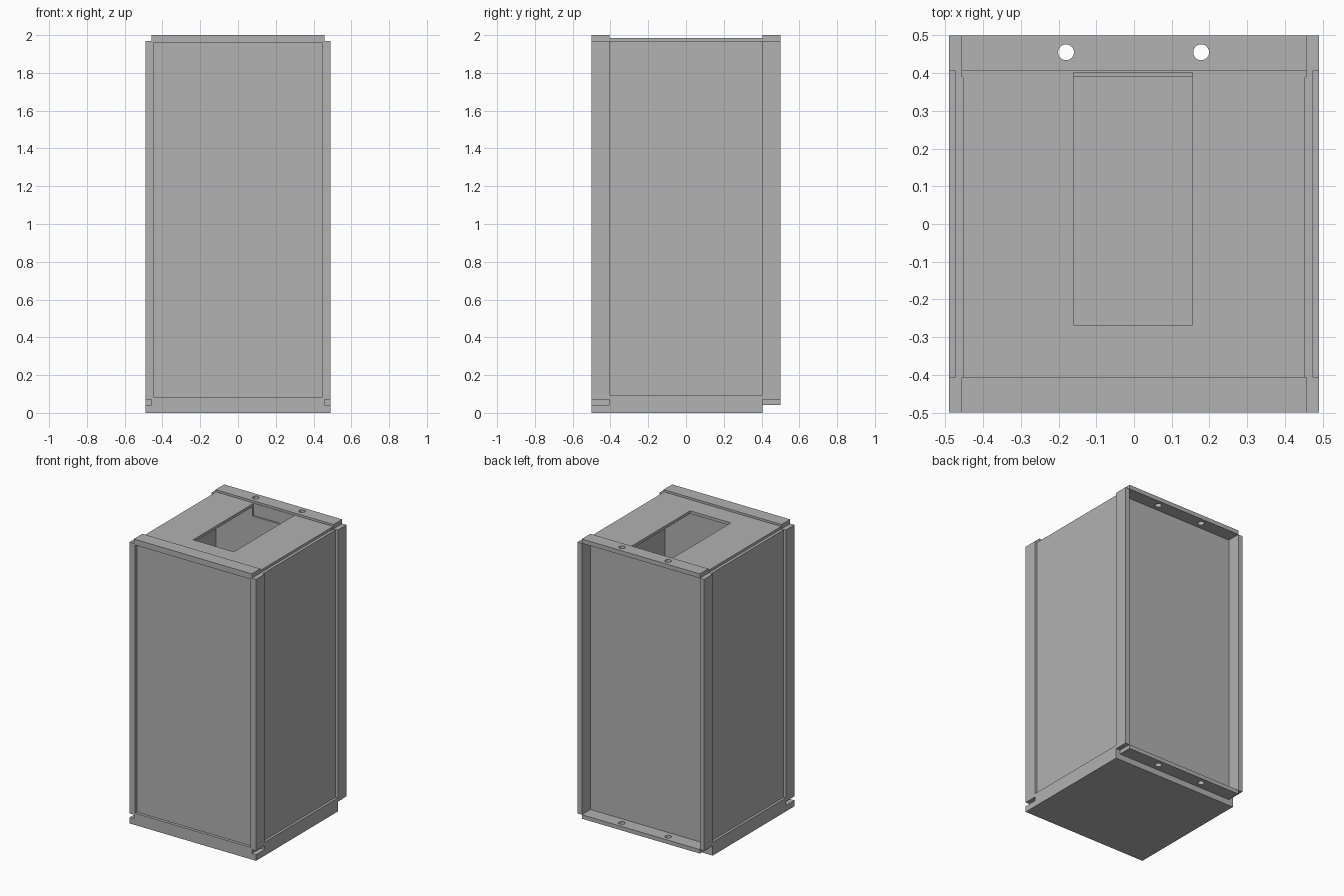
import bpy

cube = bpy.data.objects.get("Cube")
if cube:
    bpy.data.objects.remove(cube, do_unlink=True)

gray = bpy.data.materials.new("plain_gray")
gray.use_nodes = True
gray.diffuse_color = (0.445, 0.445, 0.445, 1)
gray.node_tree.nodes["Principled BSDF"].inputs["Base Color"].default_value = gray.diffuse_color


def box(name, x, y, z):
    """Box spanning the given (low, high) ranges."""
    bpy.ops.mesh.primitive_cube_add(size=1)
    ob = bpy.context.object
    ob.name = name
    spans = (x, y, z)
    for v in ob.data.vertices:
        v.co = [s[1] if c > 0 else s[0] for s, c in zip(spans, v.co)]
    ob.data.materials.append(gray)
    return ob


def cut(ob, cutter):
    """Subtract a hidden cutter from a part."""
    mod = ob.modifiers.new("cut", "BOOLEAN")
    mod.operation = "DIFFERENCE"
    mod.solver = "EXACT"
    mod.object = cutter
    cutter.hide_render = True
    cutter.hide_set(True)
    cutter.display_type = "WIRE"


HALF = 0.49      # outer half width
INNER = 0.457    # half width between the corner flanges
WALL = 0.405     # where the flanges meet the body
BACK = (WALL, 0.5)
FRONT = (-0.5, -WALL)

# Base tray
box("base_tray", (-HALF, HALF), (-WALL, WALL), (0, 0.095))
box("base_front_edge", (-HALF, HALF), FRONT, (0, 0.042))

# Front door frame with a shallow recessed panel
frame = box("front_frame", (-INNER, INNER), FRONT, (0.042, 2.0))
cut(frame, box("front_recess_cutter", (-0.448, 0.448), (-0.6, -0.48), (0.083, 1.96)))

# Side panels and corner flanges
for name, s in (("left", 1), ("right", -1)):
    def side(a, b):
        return tuple(sorted((s * a, s * b)))
    box(name + "_side_panel", side(0.445, 0.473), (-WALL, WALL), (0.09, 1.967))
    box(name + "_front_flange", side(0.45, HALF), (-0.5, -WALL), (0.07, 1.97)).scale = (1, 1, 1)
    box(name + "_back_flange", side(INNER, HALF), BACK, (0.07, 1.97))

# Back wall and its horizontal flanges
box("back_panel", (-INNER, INNER), (0.39, WALL), (0.09, 1.985))
flanges = [box("back_top_flange", (-INNER, INNER), BACK, (1.97, 2.0)),
           box("back_bottom_flange", (-INNER, INNER), BACK, (0.042, 0.07))]

# Bolt holes through both back flanges
for i, x in enumerate((-0.18, 0.178)):
    bpy.ops.mesh.primitive_cylinder_add(vertices=32, radius=0.021, depth=3,
                                        location=(x, 0.455, 1))
    hole = bpy.context.object
    hole.name = "bolt_hole_cutter_%d" % (i + 1)
    for flange in flanges:
        cut(flange, hole)

# Lid with a rectangular opening into the hollow body
lid = box("lid", (-0.453, 0.453), (-WALL, 0.39), (1.965, 1.985))
cut(lid, box("lid_opening_cutter", (-0.16, 0.155), (-0.267, 0.6), (1.9, 2.1)))
rear = bpy.data.objects["back_panel"]
cut(rear, box("back_notch_cutter", (-0.16, 0.155), (0.3, 0.402), (1.9, 2.1)))
